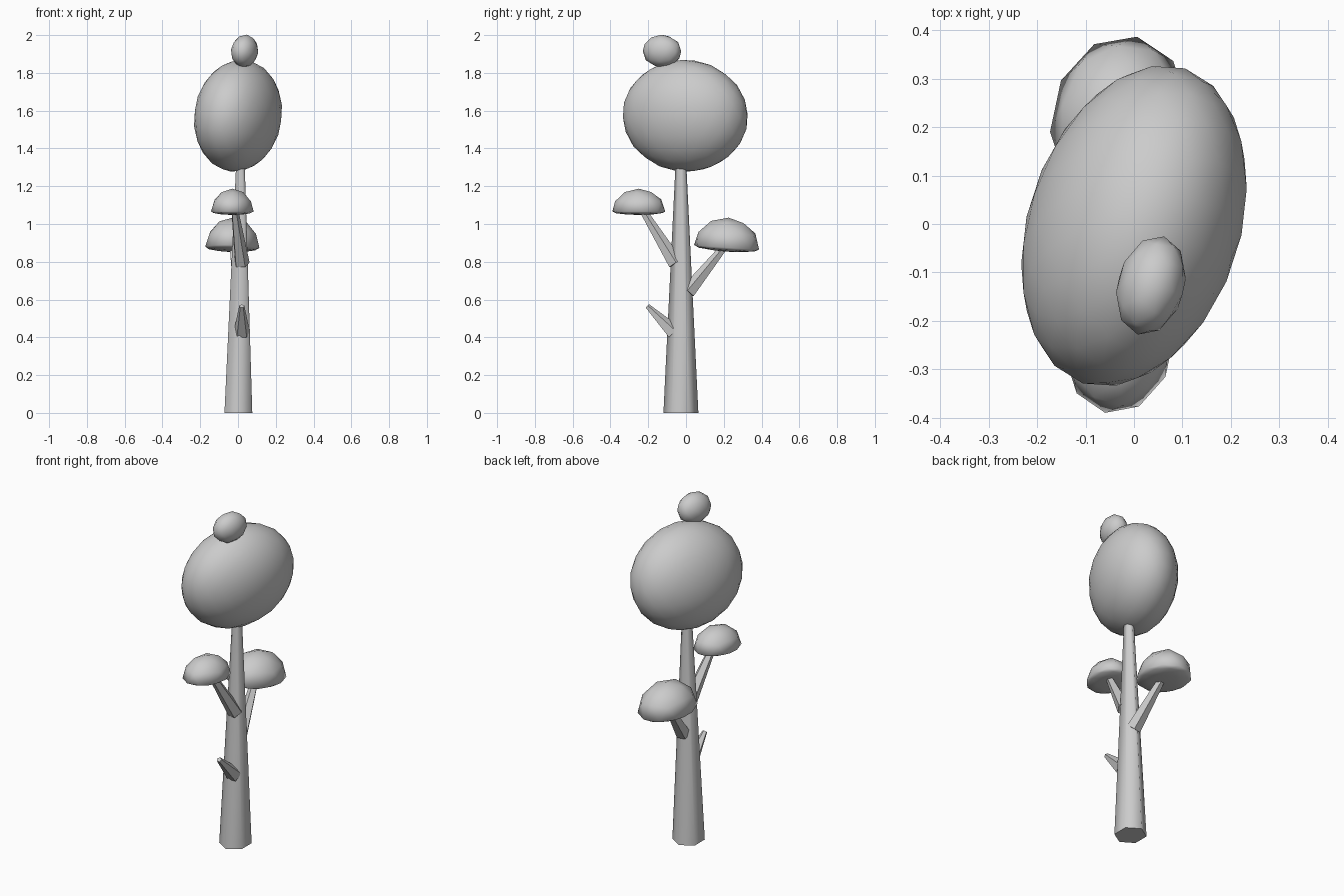
import bpy
import math
from mathutils import Vector

if "Cube" in bpy.data.objects:
    bpy.data.objects.remove(bpy.data.objects["Cube"])


def finish(obj, name, angle):
    obj.name = name
    bpy.ops.object.transform_apply(location=False, rotation=True, scale=True)
    bpy.ops.object.shade_smooth_by_angle(angle=math.radians(angle))
    return obj


def limb(name, start, end, r1, r2, sides=6, width=1.0):
    """Tapered low-poly limb between two points."""
    a, b = Vector(start), Vector(end)
    d = b - a
    bpy.ops.mesh.primitive_cone_add(vertices=sides, radius1=r1, radius2=r2,
                                    depth=d.length, location=(a + b) / 2)
    obj = bpy.context.object
    obj.rotation_euler = d.to_track_quat('Z', 'Y').to_euler()
    obj.scale = (width, 1, 1)
    return finish(obj, name, 65)


def blob(name, center, radii, rot, detail, floor=None):
    """Ellipsoid of foliage; floor squashes the underside into a flat cap."""
    bpy.ops.mesh.primitive_ico_sphere_add(subdivisions=detail, radius=1, location=center)
    obj = bpy.context.object
    if floor is not None:
        for v in obj.data.vertices:
            if v.co.z < 0:
                v.co.z *= floor
    obj.scale = radii
    obj.rotation_euler = [math.radians(r) for r in rot]
    return finish(obj, name, 80)


# Trunk, with its top buried in the crown (base kept level)
trunk = limb("trunk", (0.002, -0.027, 0), (0.002, -0.027, 1.45), 0.0925, 0.022, 6, 0.92)
for v in trunk.data.vertices:
    if v.co.z > 0:
        v.co.x += 0.012

# Branches and broken stub
limb("front_branch", (0.02, -0.055, 0.79), (-0.02, -0.24, 1.09), 0.042, 0.018, 5)
limb("back_branch", (0.012, 0.01, 0.64), (-0.03, 0.22, 0.90), 0.042, 0.018, 5)
limb("stub", (0.02, -0.065, 0.425), (0.02, -0.205, 0.565), 0.044, 0.014, 5)

# Foliage: main crown, top tuft, two side caps
blob("crown", (0, -0.004, 1.573), (0.218, 0.342, 0.298), (0, 8, -18), 3)
blob("top_tuft", (0.035, -0.127, 1.915), (0.070, 0.105, 0.088), (0, 8, -15), 2)
blob("front_cap", (-0.03, -0.25, 1.066), (0.112, 0.143, 0.121), (0, 0, -12), 2, 0.15)
blob("back_cap", (-0.03, 0.215, 0.877), (0.142, 0.176, 0.157), (-4, 0, -12), 2, 0.15)
